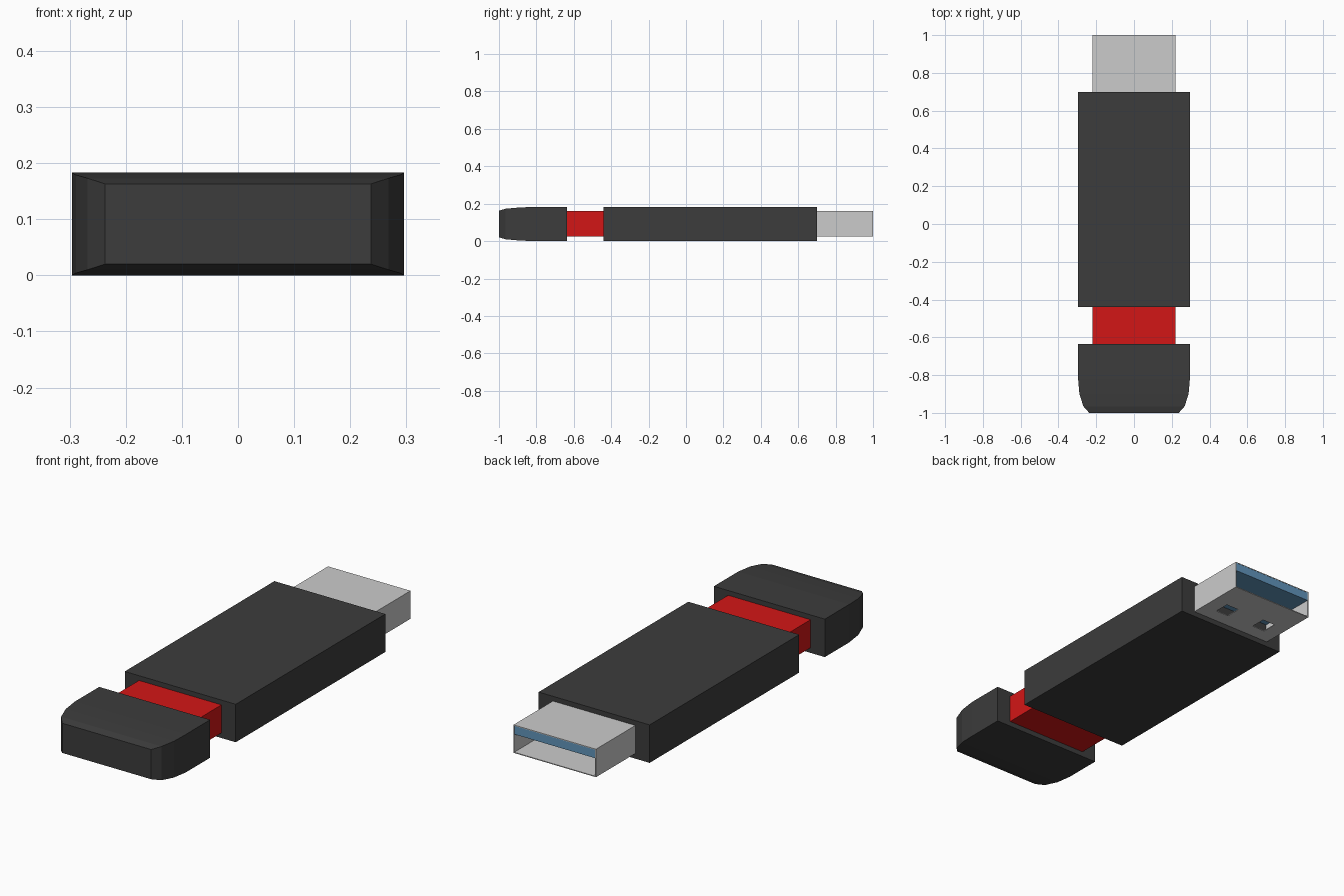
import bpy, bmesh

if "Cube" in bpy.data.objects:
    bpy.data.objects.remove(bpy.data.objects["Cube"])


def material(name, rgb):
    m = bpy.data.materials.new(name)
    m.diffuse_color = (*rgb, 1)
    m.use_nodes = True
    m.node_tree.nodes["Principled BSDF"].inputs["Base Color"].default_value = m.diffuse_color
    return m


DARK = material("dark_plastic", (0.045, 0.045, 0.045))
RED = material("red_plastic", (0.65, 0.008, 0.008))
BLUE = material("blue_plastic", (0.12, 0.3, 0.5))


def add_object(name, bm, mat=None):
    bmesh.ops.recalc_face_normals(bm, faces=bm.faces[:])
    mesh = bpy.data.meshes.new(name)
    bm.to_mesh(mesh)
    bm.free()
    obj = bpy.data.objects.new(name, mesh)
    bpy.context.collection.objects.link(obj)
    if mat:
        mesh.materials.append(mat)
    return obj


def loft(name, sections, mat=None):
    """Solid from rectangular sections (y, half width, z low, z high)."""
    bm = bmesh.new()
    rings = [[bm.verts.new(p) for p in ((-w, y, a), (w, y, a), (w, y, b), (-w, y, b))]
             for y, w, a, b in sections]
    for r, s in zip(rings, rings[1:]):
        for i in range(4):
            j = (i + 1) % 4
            bm.faces.new((r[i], r[j], s[j], s[i]))
    bm.faces.new(rings[0])
    bm.faces.new(rings[-1])
    return add_object(name, bm, mat)


H = 0.183   # full thickness
W = 0.296   # half width

# Main body and the red neck joining it to the end cap
loft("body", [(-0.44, W, 0, H), (0.70, W, 0, H)], DARK)
loft("neck", [(-0.65, 0.22, 0.025, 0.16), (-0.43, 0.22, 0.025, 0.16)], RED)

# End cap narrowing in steps towards the front
taper = [(-1.0, 0.237, 0.020), (-0.965, 0.268, 0.010),
         (-0.90, 0.289, 0.004), (-0.82, W, 0), (-0.635, W, 0)]
loft("end_cap", [(y, w, d, H - d) for y, w, d in taper], DARK)

# Plug shell: open metal tube with two square holes in its floor
T = 0.004
xs = [-0.22, -0.145, -0.075, 0.075, 0.145, 0.22]
ys = [0.695, 0.77, 0.845, 1.0]
bm = bmesh.new()
floor = [[bm.verts.new((x, y, 0.025)) for x in xs] for y in ys]
roof = [[bm.verts.new((x, y, 0.16)) for x in (xs[0], xs[-1])] for y in ys]
for j in range(3):
    for i in range(5):
        if (i, j) not in ((1, 1), (3, 1)):
            bm.faces.new((floor[j][i], floor[j + 1][i], floor[j + 1][i + 1], floor[j][i + 1]))
    bm.faces.new((roof[j][0], roof[j][1], roof[j + 1][1], roof[j + 1][0]))
    for f, r in ((0, 0), (-1, 1)):
        bm.faces.new((floor[j][f], floor[j + 1][f], roof[j + 1][r], roof[j][r]))
# Orient all faces outwards, away from the tube axis
bm.normal_update()
for face in bm.faces:
    c = face.calc_center_median()
    if face.normal.x * c.x + face.normal.z * (c.z - 0.0925) < 0:
        face.normal_flip()
mesh = bpy.data.meshes.new("plug_shell")
bm.to_mesh(mesh)
bm.free()
shell = bpy.data.objects.new("plug_shell", mesh)
bpy.context.collection.objects.link(shell)
solid = shell.modifiers.new("thickness", "SOLIDIFY")
solid.thickness = T
solid.offset = -1
solid.use_even_offset = True

# Blue contact tongue under the roof of the shell
loft("contact_tongue", [(0.695, 0.22 - T, 0.115, 0.16 - T), (0.999, 0.22 - T, 0.115, 0.16 - T)], BLUE)
